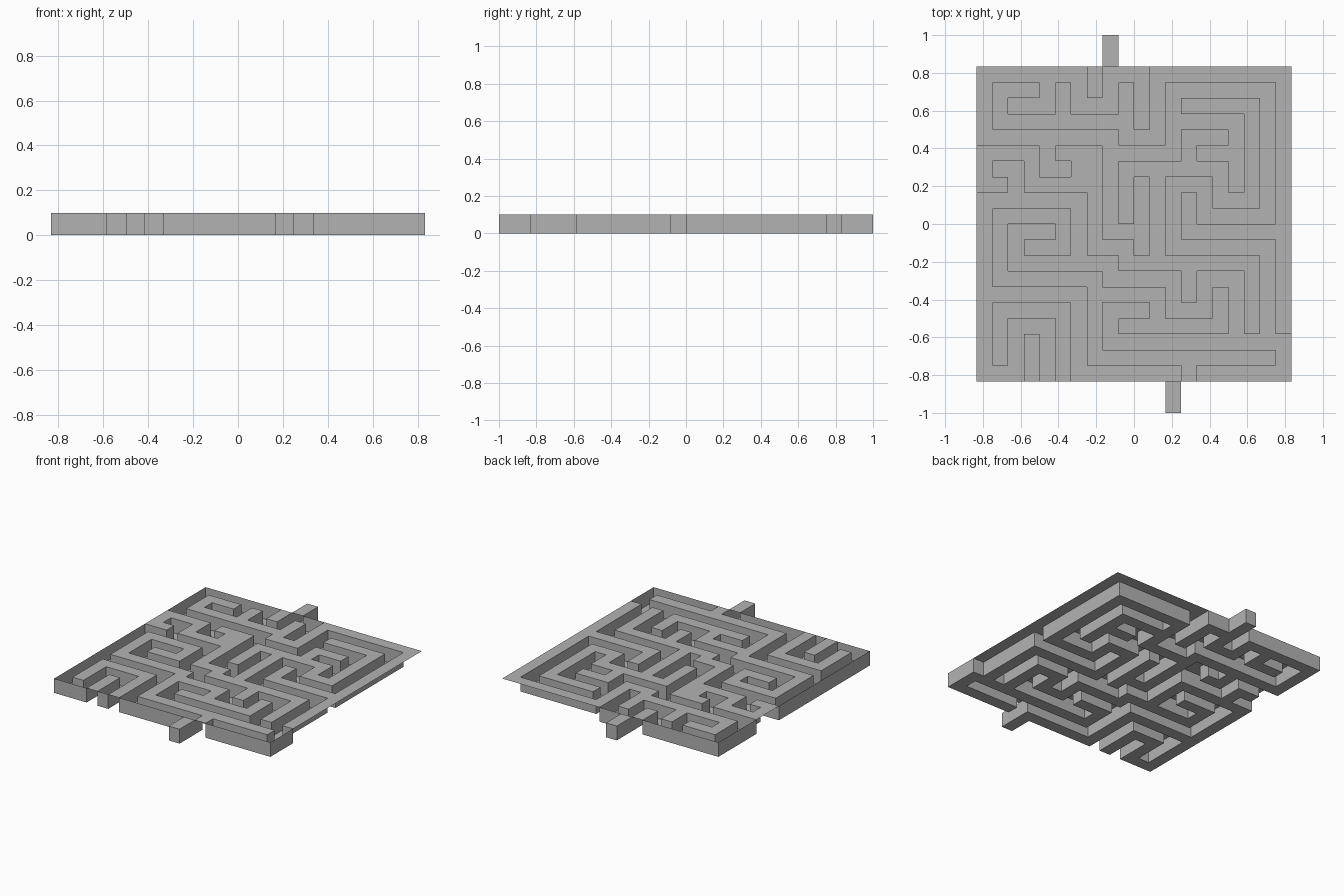
import bpy, bmesh

if "Cube" in bpy.data.objects:
    bpy.data.objects.remove(bpy.data.objects["Cube"])

N = 20            # cells per side
C = 1 / 12        # cell size
H = 0.1           # tray height

# Raised strips: start cell, then a walk of direction + number of cells
WALKS = [
    (3, 0, "U2"),
    (5, 0, "U4 L4 D3"),
    # lower winding strip and branches
    (13, 0, "U1 L6 U5 L6 U4 R4 D2 L2"),
    (13, 1, "R5"),
    (7, 5, "R4 D2 L2"),
    (11, 3, "R4 U2"),
    # right and top border strip and branches
    (19, 3, "U16 L8 D4 L2 U3"),
    (9, 16, "L8 U2 R2"),
    (5, 16, "U2"),
    (19, 9, "L6 U2"),
    (7, 18, "U1"),
    # middle strip from the left edge and branches
    (1, 12, "L1 U2 R3 D2 R4"),
    (6, 12, "U2 L1"),
    (7, 14, "D6 R2 D1 R8 D4"),
    (13, 7, "D2"),
    (11, 7, "U6 L2 D3"),
    (11, 13, "R4 D2 R2 U6 L4"),
    (13, 13, "U2 R2"),
]
STEP = {"U": (0, 1), "D": (0, -1), "L": (-1, 0), "R": (1, 0)}

high = set()
for x, y, walk in WALKS:
    high.add((x, y))
    for move in walk.split():
        dx, dy = STEP[move[0]]
        for _ in range(int(move[1:])):
            x, y = x + dx, y + dy
            high.add((x, y))
# the middle strip is two cells wide here
high.add((7, 13))
high.add((7, 14))

grey = bpy.data.materials.new("plain grey")
grey.diffuse_color = (0.45, 0.45, 0.45, 1)
grey.use_nodes = True
grey.node_tree.nodes["Principled BSDF"].inputs["Base Color"].default_value = grey.diffuse_color


def pt(i, j, z):
    return ((i - N / 2) * C, (j - N / 2) * C, z)


def add_quad(bm, *pts):
    bm.faces.new([bm.verts.new(p) for p in pts])


def finish(bm, name):
    bmesh.ops.remove_doubles(bm, verts=bm.verts, dist=1e-5)
    mesh = bpy.data.meshes.new(name)
    bm.to_mesh(mesh)
    bm.free()
    mesh.materials.append(grey)
    bpy.context.collection.objects.link(bpy.data.objects.new(name, mesh))


# Maze sheet: raised strips, sunken channel floor, walls around the channel
mouths = {(12, 0, 0, -1), (8, N - 1, 0, 1)}
bm = bmesh.new()
for i in range(N):
    for j in range(N):
        z = H if (i, j) in high else 0
        add_quad(bm, pt(i, j, z), pt(i + 1, j, z), pt(i + 1, j + 1, z), pt(i, j + 1, z))
        if z:
            continue
        for dx, dy in STEP.values():
            n = (i + dx, j + dy)
            inside = 0 <= n[0] < N and 0 <= n[1] < N
            if (inside and n not in high) or (i, j, dx, dy) in mouths:
                continue
            # shared edge of the two cells, wall facing the channel
            mx, my = i + 0.5 + dx / 2, j + 0.5 + dy / 2
            a = (mx - dy / 2, my + dx / 2)
            b = (mx + dy / 2, my - dx / 2)
            add_quad(bm, pt(*a, 0), pt(*b, 0), pt(*b, H), pt(*a, H))
finish(bm, "maze_tray")


# Entrance and exit tunnels: boxes open towards the channel
def tunnel(name, i, j0, j1):
    bm = bmesh.new()
    a, b = (i, j0), (i + 1, j0)
    c, d = (i + 1, j1), (i, j1)
    for p, q in ((b, c), (c, d), (d, a)):
        add_quad(bm, pt(*p, 0), pt(*q, 0), pt(*q, H), pt(*p, H))
    for z in (0, H):
        add_quad(bm, *(pt(*p, z) for p in (a, b, c, d)))
    bmesh.ops.remove_doubles(bm, verts=bm.verts, dist=1e-5)
    bmesh.ops.recalc_face_normals(bm, faces=bm.faces)
    finish(bm, name)


tunnel("front_tunnel", 12, 0, -2)
tunnel("back_tunnel", 8, N, N + 2)
